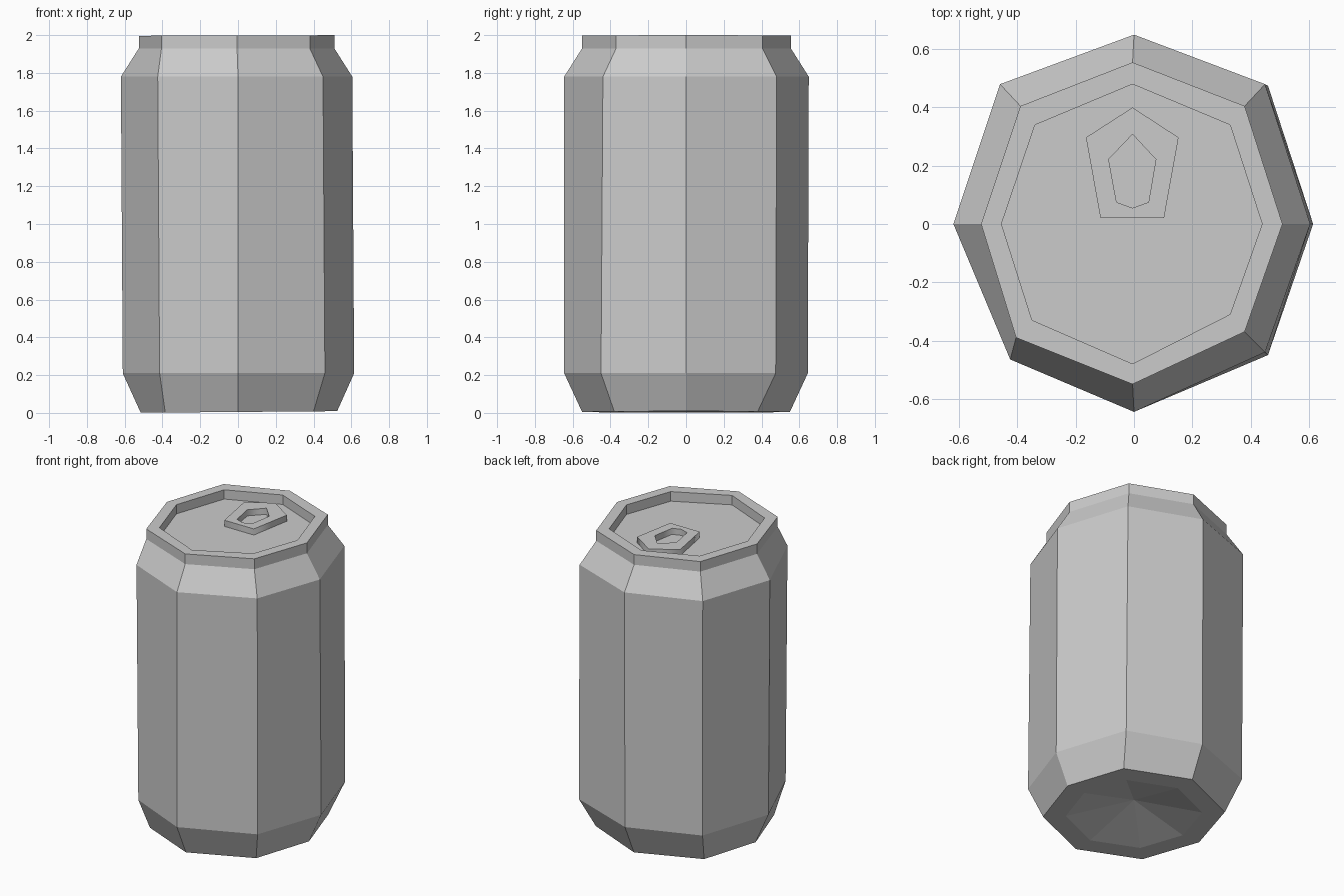
import bpy
import bmesh
from mathutils import Vector

default_cube = bpy.data.objects.get("Cube")
if default_cube:
    bpy.data.objects.remove(default_cube, do_unlink=True)

grey = bpy.data.materials.new("plain grey")
grey.diffuse_color = (0.6, 0.6, 0.6, 1)
grey.use_nodes = True
grey.node_tree.nodes["Principled BSDF"].inputs["Base Color"].default_value = (0.6, 0.6, 0.6, 1)


def add_ring(bm, outline, height, tilt=0.0):
    """Add a horizontal ring of corners, optionally tilted along x."""
    return [bm.verts.new((x, y, height + tilt * x)) for x, y in outline]


def bridge(bm, lower, upper):
    """Join two rings that have the same number of corners."""
    count = len(lower)
    for i in range(count):
        j = (i + 1) % count
        bm.faces.new((lower[i], lower[j], upper[j], upper[i]))


def scaled(outline, factor):
    return [(x * factor, y * factor) for x, y in outline]


# Slightly uneven octagons, anticlockwise from the left corner
base = [(.525, 0), (.40, .38), (0, .55), (-.40, .38),
        (-.515, 0), (-.385, -.38), (0, -.55), (.40, -.38)]
body_low = [(.615, 0), (.46, .475), (0, .645), (-.455, .475),
            (-.61, 0), (-.415, -.46), (0, -.645), (.46, -.45)]
body_high = [(.605, 0), (.45, .48), (0, .65), (-.46, .48),
             (-.62, 0), (-.425, -.465), (0, -.645), (.45, -.44)]
rim = [(.51, 0), (.38, .405), (-.005, .555), (-.39, .405),
       (-.525, 0), (-.405, -.39), (-.005, -.55), (.38, -.37)]
lip = [(.44, 0), (.33, .34), (-.005, .48), (-.34, .34),
       (-.455, 0), (-.35, -.33), (-.005, -.48), (.33, -.31)]

# Can body: hollow base, shoulders, raised rim and sunken lid
bm = bmesh.new()
rings = [
    add_ring(bm, scaled(base, 0.75), 0.005, 0.008),
    add_ring(bm, base, 0.005, 0.008),
    add_ring(bm, body_low, 0.21),
    add_ring(bm, body_high, 1.78),
    add_ring(bm, rim, 1.93),
    add_ring(bm, rim, 1.998, 0.003),
    add_ring(bm, lip, 1.998, 0.003),
    add_ring(bm, lip, 1.935),
]
for lower, upper in zip(rings, rings[1:]):
    bridge(bm, lower, upper)
bm.faces.new(rings[-1])

# Shallow pyramid hollow under the can
apex = bm.verts.new(Vector((0, 0, 0.105)))
hollow = rings[0]
for i, corner in enumerate(hollow):
    bm.faces.new((hollow[(i + 1) % len(hollow)], corner, apex))

bmesh.ops.recalc_face_normals(bm, faces=bm.faces)
mesh = bpy.data.meshes.new("can_body")
bm.to_mesh(mesh)
bm.free()
mesh.materials.append(grey)
can_body = bpy.data.objects.new("can_body", mesh)
bpy.context.collection.objects.link(can_body)

# Pull tab: a five-sided plate with a six-sided hole
tab_outline = [(-.005, .40), (-.165, .297), (-.115, .02), (.103, .02), (.153, .297)]
tab_hole = [(-.005, .308), (-.087, .222), (-.06, .075),
            (-.005, .055), (.05, .075), (.075, .222)]
curve = bpy.data.curves.new("pull_tab", "CURVE")
curve.dimensions = "2D"
curve.fill_mode = "BOTH"
curve.extrude = 0.021
for outline in (tab_outline, tab_hole):
    spline = curve.splines.new("POLY")
    spline.points.add(len(outline) - 1)
    for point, (x, y) in zip(spline.points, outline):
        point.co = (x, y, 0, 1)
    spline.use_cyclic_u = True
curve.materials.append(grey)
pull_tab = bpy.data.objects.new("pull_tab", curve)
pull_tab.location.z = 1.955
bpy.context.collection.objects.link(pull_tab)
bpy.ops.object.select_all(action="DESELECT")
pull_tab.select_set(True)
bpy.context.view_layer.objects.active = pull_tab
bpy.ops.object.convert(target="MESH")
